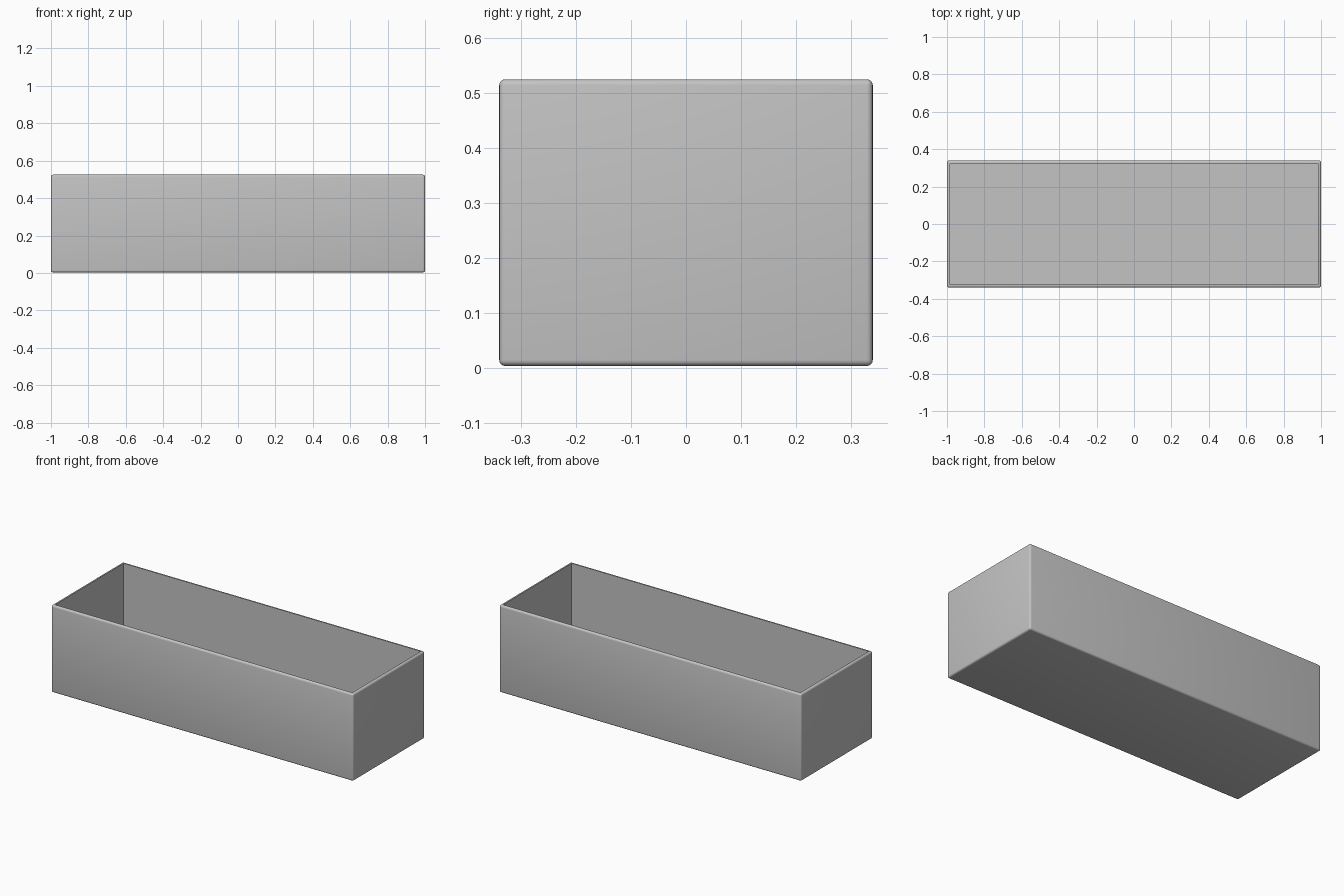
import bpy, bmesh
from mathutils import Matrix, Vector

if "Cube" in bpy.data.objects:
    bpy.data.objects.remove(bpy.data.objects["Cube"])

LENGTH, WIDTH, BASE, TOP = 2.0, 0.68, 0.003, 0.525
FILLET, WALL, FLOOR = 0.011, 0.016, 0.02

grey = bpy.data.materials.new("plain grey")
grey.diffuse_color = (0.55, 0.55, 0.55, 1)
grey.use_nodes = True
grey.node_tree.nodes["Principled BSDF"].inputs["Base Color"].default_value = grey.diffuse_color


def finish(bm, name):
    bmesh.ops.recalc_face_normals(bm, faces=bm.faces)
    mesh = bpy.data.meshes.new(name)
    bm.to_mesh(mesh)
    bm.free()
    mesh.materials.append(grey)
    obj = bpy.data.objects.new(name, mesh)
    bpy.context.collection.objects.link(obj)
    return obj


# Open box: rounded block with its top face inset and pushed down to the floor
bm = bmesh.new()
bmesh.ops.create_cube(bm, size=1, matrix=Matrix.Translation((0, 0, (BASE + TOP) / 2))
                      @ Matrix.Diagonal((LENGTH, WIDTH, TOP - BASE, 1)))
bmesh.ops.bevel(bm, geom=bm.edges[:], offset=FILLET, segments=4,
                profile=0.5, affect='EDGES')
bm.normal_update()
lid = max((f for f in bm.faces if f.normal.z > 0.99), key=lambda f: f.calc_area())
bmesh.ops.inset_region(bm, faces=[lid], thickness=WALL - FILLET, use_even_offset=True)
hole = bmesh.ops.extrude_face_region(bm, geom=[lid])
bmesh.ops.delete(bm, geom=[lid], context='FACES_ONLY')
bmesh.ops.translate(bm, vec=Vector((0, 0, FLOOR - TOP)),
                    verts=[v for v in hole["geom"] if isinstance(v, bmesh.types.BMVert)])
box = finish(bm, "open_box")
bpy.context.view_layer.objects.active = box
box.select_set(True)
bpy.ops.object.shade_smooth_by_angle(angle=0.7)

# Low notched bracket pads on the floor
PAD = [(0, .227), (.035, .227), (.035, .174), (.008, .174), (.008, .12), (.035, .12),
       (.035, .02), (.078, .02), (.078, .227), (.115, .227), (.115, -.186),
       (.078, -.186), (.078, -.045), (.035, -.045), (.035, -.083), (.008, -.083),
       (.008, -.136), (.035, -.136), (.035, -.186), (0, -.186)]
for side, x0 in (("left", -0.503), ("right", 0.373)):
    bm = bmesh.new()
    face = bm.faces.new([bm.verts.new((x0 + x, y, FLOOR - 0.002)) for x, y in PAD])
    up = bmesh.ops.extrude_face_region(bm, geom=[face])
    bmesh.ops.translate(bm, vec=Vector((0, 0, 0.005)),
                        verts=[v for v in up["geom"] if isinstance(v, bmesh.types.BMVert)])
    finish(bm, side + "_bracket_pad")
